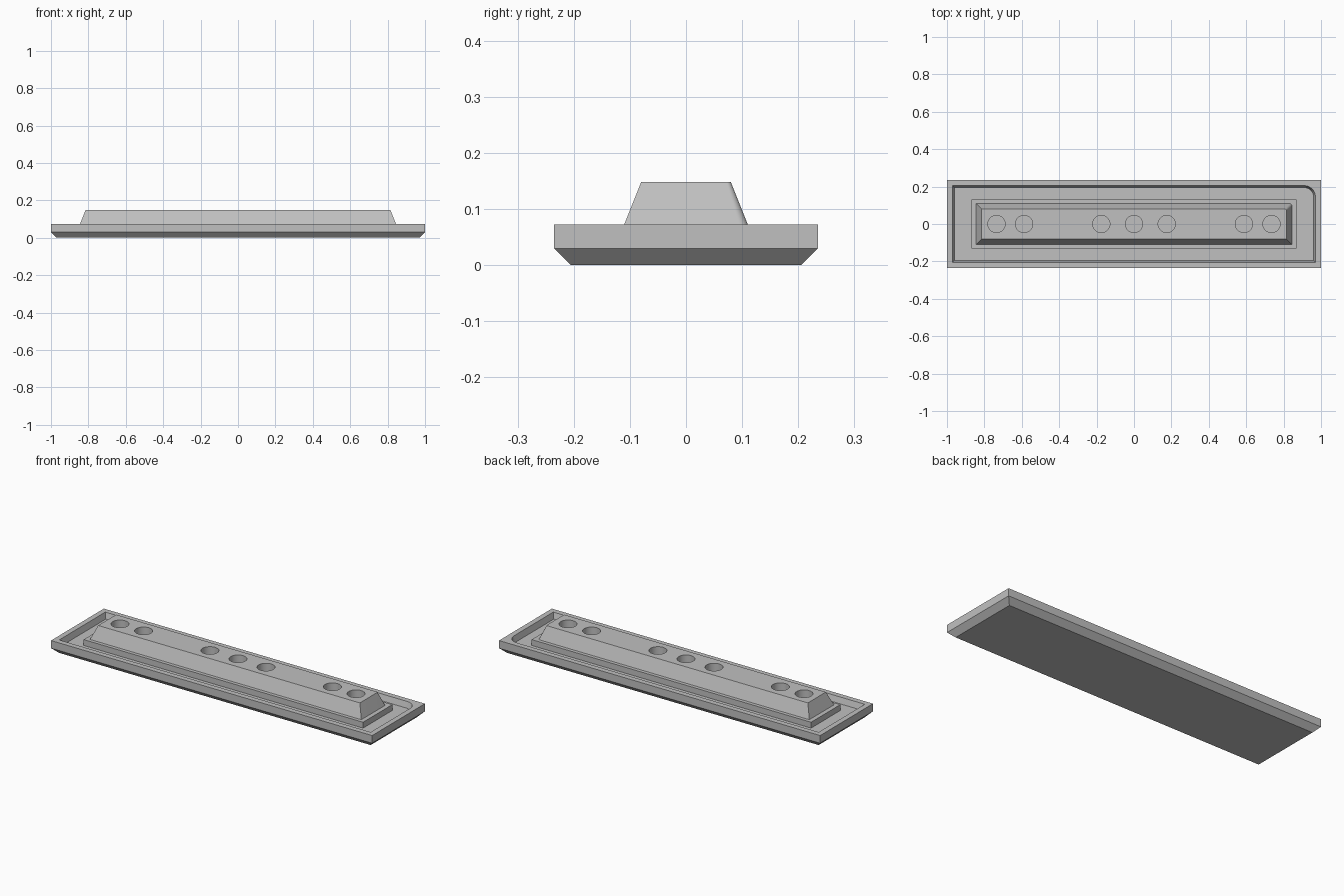
import bpy, bmesh, math

if "Cube" in bpy.data.objects:
    bpy.data.objects.remove(bpy.data.objects["Cube"], do_unlink=True)

grey = bpy.data.materials.new("light_grey")
grey.use_nodes = True
colour = (0.53, 0.53, 0.53, 1)
grey.diffuse_color = colour
grey.node_tree.nodes["Principled BSDF"].inputs["Base Color"].default_value = colour

STEPS = 10


def outline(hx, hy, z, r=0):
    """Rectangle whose back left corner is rounded by r."""
    pts = [(-hx, hy, z), (-hx, -hy, z), (hx, -hy, z)]
    for i in range(STEPS + 1):
        a = math.pi / 2 * i / STEPS
        pts.append((hx - r + r * math.cos(a), hy - r + r * math.sin(a), z))
    return pts


def finish(name, bm):
    bmesh.ops.remove_doubles(bm, verts=bm.verts, dist=1e-5)
    bmesh.ops.recalc_face_normals(bm, faces=bm.faces)
    mesh = bpy.data.meshes.new(name)
    bm.to_mesh(mesh)
    bm.free()
    mesh.materials.append(grey)
    obj = bpy.data.objects.new(name, mesh)
    bpy.context.collection.objects.link(obj)
    return obj


def loft(name, sections):
    """Closed solid through a stack of outlines."""
    bm = bmesh.new()
    rings = [[bm.verts.new(p) for p in outline(*s)] for s in sections]
    n = len(rings[0])
    for a, b in zip(rings, rings[1:]):
        for i in range(n):
            j = (i + 1) % n
            bm.faces.new((a[i], a[j], b[j], b[i]))
    bm.faces.new(rings[0])
    bm.faces.new(rings[-1])
    return finish(name, bm)


def smooth(obj):
    bpy.ops.object.select_all(action="DESELECT")
    obj.select_set(True)
    bpy.context.view_layer.objects.active = obj
    bpy.ops.object.shade_smooth_by_angle(angle=math.radians(25))


# Tray with chamfered underside and a shallow recess
tray = loft("tray", [
    (0.97, 0.205, 0), (1, 0.235, 0.03), (1, 0.235, 0.073),
    (0.97, 0.205, 0.073, 0.06), (0.96, 0.195, 0.04, 0.05)])

# Stepped plinth carrying the tapered bar
bar = loft("raised_bar", [
    (0.87, 0.13, 0.03), (0.87, 0.13, 0.073),
    (0.845, 0.11, 0.073, 0.015), (0.815, 0.08, 0.148, 0.008)])

# Round sockets in the top of the bar
bm = bmesh.new()
for x in (-0.735, -0.588, -0.175, 0, 0.175, 0.588, 0.735):
    made = bmesh.ops.create_cone(bm, cap_ends=True, segments=40,
                                 radius1=0.046, radius2=0.046, depth=0.1)
    bmesh.ops.translate(bm, verts=made["verts"], vec=(x, 0, 0.125))
cutter = finish("socket_cutter", bm)
cutter.hide_render = True

cut = bar.modifiers.new("sockets", "BOOLEAN")
cut.operation = "DIFFERENCE"
cut.solver = "EXACT"
cut.object = cutter
bpy.context.view_layer.objects.active = bar
bpy.ops.object.modifier_apply(modifier=cut.name)
bpy.data.objects.remove(cutter, do_unlink=True)

for part in (tray, bar):
    smooth(part)
